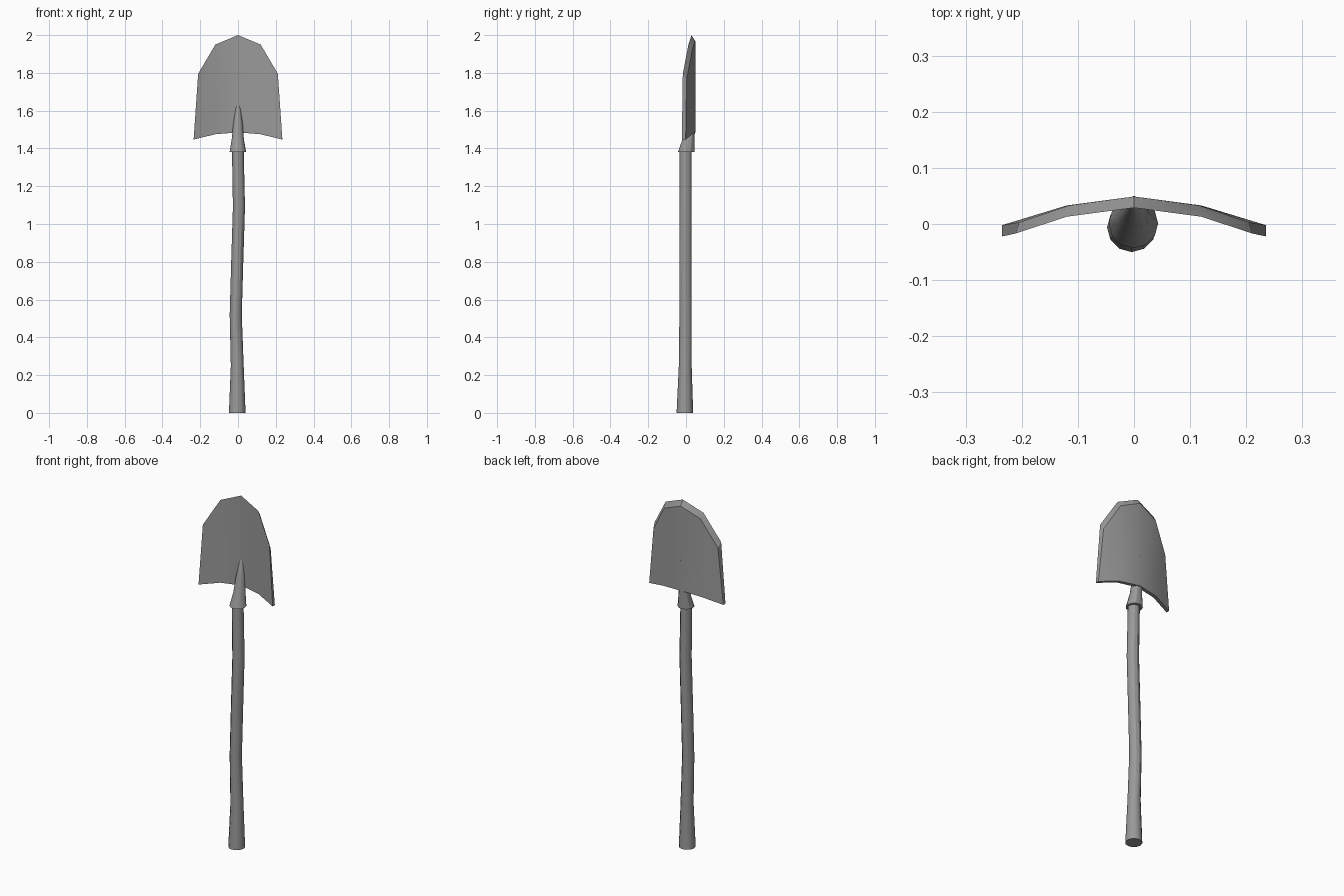
import bpy, bmesh, math

if "Cube" in bpy.data.objects:
    bpy.data.objects.remove(bpy.data.objects["Cube"], do_unlink=True)

grey = bpy.data.materials.new("plain_grey")
grey.use_nodes = True
GREY = (0.32, 0.32, 0.32, 1)
grey.diffuse_color = GREY
grey.node_tree.nodes["Principled BSDF"].inputs["Base Color"].default_value = GREY


def finish(name, bm):
    bmesh.ops.recalc_face_normals(bm, faces=bm.faces)
    mesh = bpy.data.meshes.new(name)
    bm.to_mesh(mesh)
    bm.free()
    mesh.materials.append(grey)
    obj = bpy.data.objects.new(name, mesh)
    bpy.context.collection.objects.link(obj)
    bpy.ops.object.select_all(action="DESELECT")
    obj.select_set(True)
    bpy.context.view_layer.objects.active = obj
    bpy.ops.object.shade_smooth_by_angle(angle=math.radians(30))
    return obj


def skin(bm, loops, closed):
    """Bridge consecutive vertex loops with quads."""
    for a, b in zip(loops, loops[1:]):
        n = len(a)
        for i in range(n if closed else n - 1):
            j = (i + 1) % n
            bm.faces.new((a[i], a[j], b[j], b[i]))


def tube(name, rings, sides=12):
    """Loft through rings given as (x, y, z, radius)."""
    bm = bmesh.new()
    angles = [math.tau * i / sides for i in range(sides)]
    loops = [[bm.verts.new((x + r * math.cos(a), y + r * math.sin(a), z)) for a in angles]
             for x, y, z, r in rings]
    skin(bm, loops, True)
    bm.faces.new(loops[0])
    bm.faces.new(loops[-1])
    return finish(name, bm)


# Slightly crooked wooden handle, flared at its end
tube("handle", [(-0.004, -0.006, 0, 0.044), (-0.004, -0.004, 0.25, 0.034),
                (-0.012, -0.003, 0.52, 0.032), (-0.004, -0.003, 0.8, 0.032),
                (0.005, -0.003, 1.09, 0.032), (-0.001, -0.002, 1.4, 0.031)])

# Socket tapering to a point along the blade's spine
tube("socket", [(-0.001, 0.001, 1.38, 0.044), (-0.001, 0.014, 1.45, 0.032),
                (0, 0.022, 1.53, 0.025), (0, 0.034, 1.61, 0.014),
                (0, 0.045, 1.66, 0.005)])

# Curved blade: right half of the columns, mirrored to the left.
# Each column: bottom x, top x, front y, bottom z, top z
half = [(0, 0, 0.029, 1.485, 2.0), (0.12, 0.12, 0.013, 1.475, 1.95),
        (0.235, 0.211, -0.022, 1.447, 1.795)]
columns = [(-a, -b, y, lo, hi) for a, b, y, lo, hi in half[:0:-1]] + half
THICK, BEVEL = 0.02, 0.03
bm = bmesh.new()
loops = []
for bottom_x, top_x, y, low, high in columns:
    edge_y = y + 0.005 if abs(top_x) > 0.2 else y
    back_x = top_x * 0.97
    loops.append([bm.verts.new(p) for p in (
        (bottom_x, y, low), (top_x, edge_y, high),
        (back_x, edge_y + THICK, high - BEVEL), (bottom_x, y + THICK, low))])
skin(bm, loops, True)
bm.faces.new(loops[0])
bm.faces.new(loops[-1])
finish("blade", bm)
